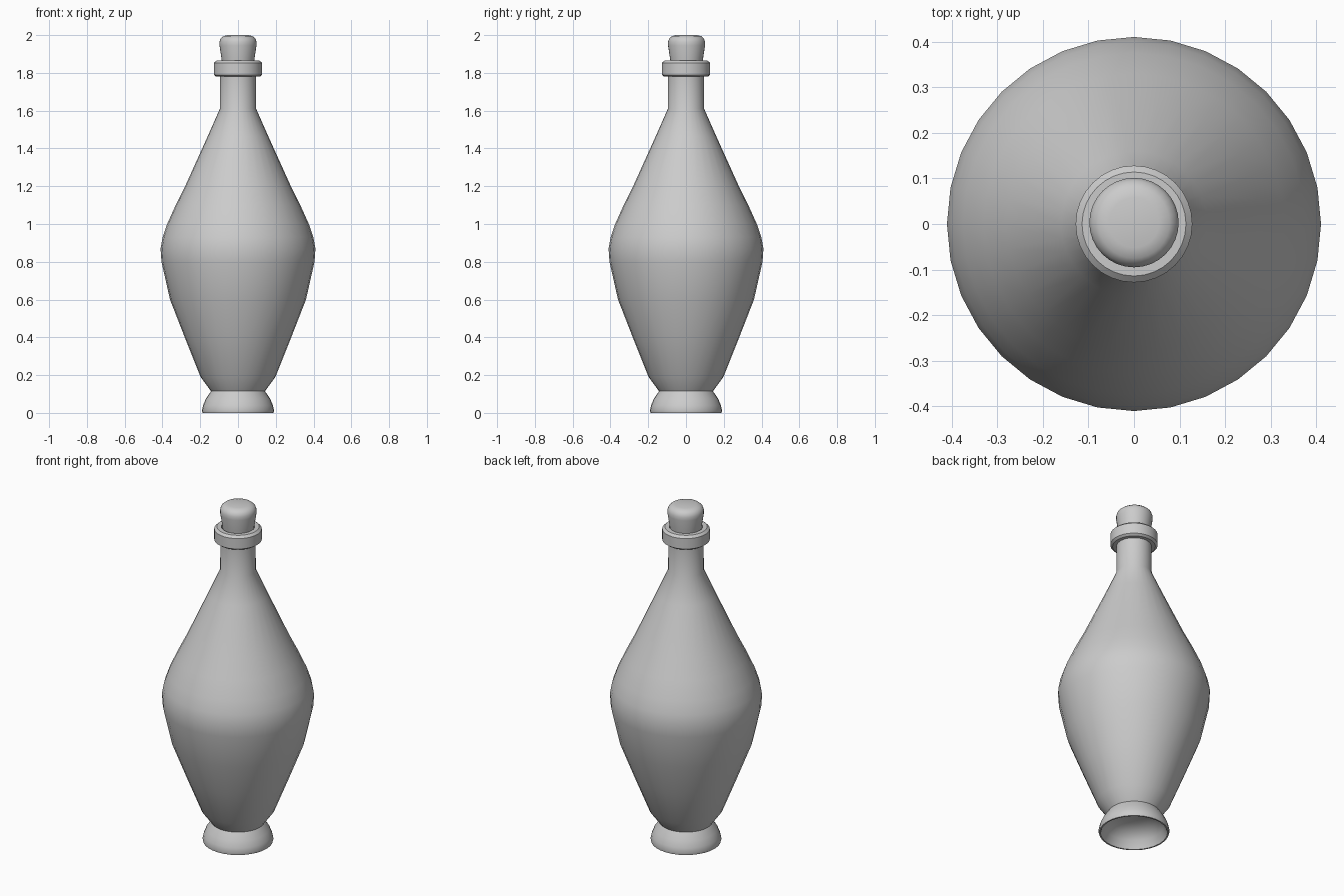
import bpy, bmesh, math

if "Cube" in bpy.data.objects:
    bpy.data.objects.remove(bpy.data.objects["Cube"])

SIDES = 32


def lathe(name, profile, y=0.0, angle=32):
    """Revolve an (r, z) profile around z; r = 0 makes a pole."""
    bm = bmesh.new()
    rings = []
    for r, z in profile:
        if r == 0:
            rings.append([bm.verts.new((0, 0, z))])
        else:
            rings.append([bm.verts.new((r * math.cos(math.tau * i / SIDES),
                                        r * math.sin(math.tau * i / SIDES), z))
                          for i in range(SIDES)])
    for a, b in zip(rings, rings[1:]):
        for i in range(SIDES):
            j = (i + 1) % SIDES
            if len(a) == 1:
                bm.faces.new((a[0], b[j], b[i]))
            elif len(b) == 1:
                bm.faces.new((a[i], a[j], b[0]))
            else:
                bm.faces.new((a[i], a[j], b[j], b[i]))
    bmesh.ops.recalc_face_normals(bm, faces=bm.faces)
    mesh = bpy.data.meshes.new(name)
    bm.to_mesh(mesh)
    bm.free()
    obj = bpy.data.objects.new(name, mesh)
    obj.location.y = y
    bpy.context.collection.objects.link(obj)
    bpy.ops.object.select_all(action='DESELECT')
    obj.select_set(True)
    bpy.context.view_layer.objects.active = obj
    bpy.ops.object.shade_smooth_by_angle(angle=math.radians(angle))
    return obj


# Bottle: domed hollow under the foot, flared foot, body, neck and rolled lip
lathe("bottle", [
    (0, 0.105), (0.07, 0.1), (0.125, 0.08), (0.16, 0.045), (0.18, 0.0),
    (0.188, 0.0), (0.191, 0.012), (0.185, 0.04), (0.17, 0.075), (0.143, 0.115),
    (0.198, 0.19), (0.282, 0.40), (0.36, 0.60), (0.405, 0.80), (0.41, 0.87),
    (0.399, 0.93), (0.375, 1.0), (0.33, 1.10), (0.28, 1.20), (0.16, 1.465),
    (0.096, 1.61), (0.095, 1.78),
    (0.115, 1.78), (0.128, 1.79), (0.128, 1.852), (0.114, 1.865),
    (0.09, 1.865), (0.085, 1.84), (0, 1.84),
])

# Stopper: tapered cork with a rounded top
lathe("stopper", [
    (0, 1.842), (0.083, 1.842), (0.088, 1.88), (0.098, 1.945), (0.098, 1.965),
    (0.092, 1.982), (0.078, 1.994), (0.055, 2.0), (0, 2.0),
], y=0.003)
